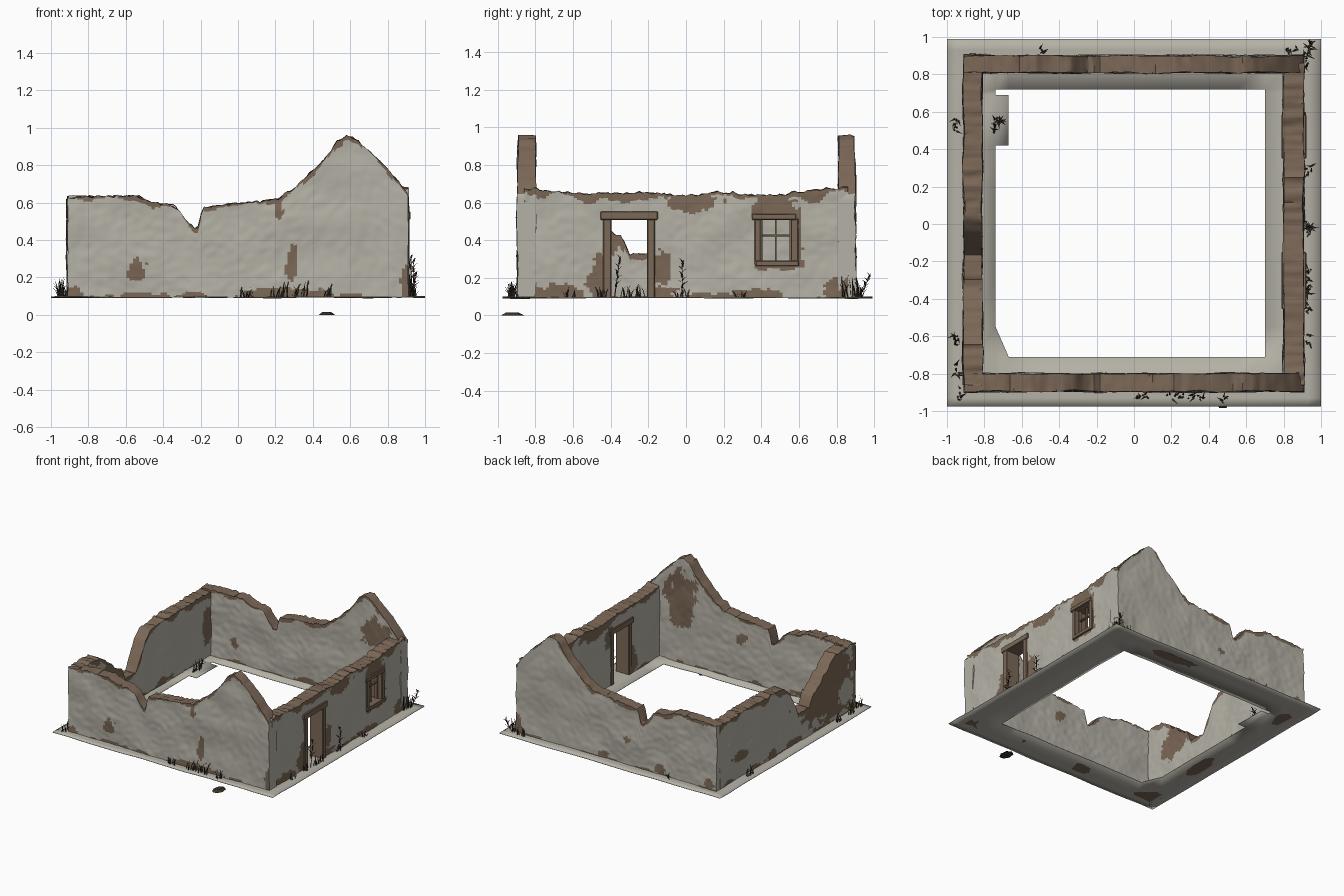
import bpy, bmesh, math, random
from mathutils import Vector, noise

if "Cube" in bpy.data.objects:
    bpy.data.objects.remove(bpy.data.objects["Cube"])

random.seed(4)
Z0 = 0.095  # ground level


def mat(name, r, g, b):
    m = bpy.data.materials.new(name)
    m.diffuse_color = (r, g, b, 1)
    m.use_nodes = True
    m.node_tree.nodes["Principled BSDF"].inputs["Base Color"].default_value = m.diffuse_color
    return m


PLASTER = mat("weathered_plaster", 0.46, 0.44, 0.38)
BRICK = mat("bare_brown_masonry", 0.20, 0.138, 0.095)
PLANT = mat("dry_dark_plants", 0.045, 0.034, 0.023)


def finish(bm, name, mats, angle=None, recalc=True):
    if recalc:
        bmesh.ops.recalc_face_normals(bm, faces=bm.faces[:])
    me = bpy.data.meshes.new(name)
    bm.to_mesh(me)
    bm.free()
    for m in mats:
        me.materials.append(m)
    if angle:
        me.polygons.foreach_set("use_smooth", [True] * len(me.polygons))
        me.set_sharp_from_angle(angle=math.radians(angle))
    ob = bpy.data.objects.new(name, me)
    bpy.context.collection.objects.link(ob)
    return ob


def n(a, b, s=0.0):
    return noise.noise(Vector((a, b, s)))


def height(prof, u):
    for (a, za), (b, zb) in zip(prof, prof[1:]):
        if u <= b:
            return za + (zb - za) * max(0, (u - a) / (b - a))
    return prof[-1][1]


def wall(name, axis, outer, inner, prof, out_patches, in_patches, band, holes=(), clear=(), cap0=0, seed=0):
    """Loft a broken wall along its profile; bare patches follow noisy ellipses (u, z, ru, rz)."""
    a, b = prof[0][0], prof[-1][0]
    N, M = round((b - a) / 0.0165), 42
    section = [(0, j / M) for j in range(M + 1)] + [(.33, 1), (.67, 1)] + [(1, j / M) for j in range(M, -1, -1)]
    K = len(section)
    bm = bmesh.new()
    rows = []
    for i in range(N + 1):
        u = a + (b - a) * i / N
        h = height(prof, u) + .014 * n(u * 22, 0, seed) + .008 * n(u * 55, 3, seed)
        row = []
        for f, t in section:
            hh = h + (.010 * n(u * 30, f * 4, seed + 7) if t == 1 else 0)
            z = Z0 + (hh - Z0) * t
            d = outer + (inner - outer) * f + .011 * n(u * 5, z * 5, seed + f * 9) + .004 * n(u * 24, z * 24, seed + f * 9)
            uu = u + (.010 * n(z * 6, f * 3, seed + i) if i in (0, N) else 0)
            row.append(bm.verts.new((uu, d, z) if axis == 'x' else (d, uu, z)))
        rows.append(row)

    def inside(e, u, z, rough):
        q = math.hypot((u - e[0]) / e[2], (z - e[1]) / e[3])
        return q < 1 + rough * n(u * 14, z * 14, seed) + rough * .5 * n(u * 40, z * 40, seed)

    for i in range(N):
        u = a + (b - a) * (i + .5) / N
        h = height(prof, u)
        for k in range(K):
            l = (k + 1) % K
            quad = (rows[i][k], rows[i + 1][k], rows[i + 1][l], rows[i][l])
            z = sum(v.co.z for v in quad) / 4
            side = k < M or M + 3 <= k < K - 1
            if side and any(y0 < u < y1 and z0 < z < z1 for y0, y1, z0, z1 in holes):
                continue
            face = bm.faces.new(quad)
            if not side:
                face.material_index = 1
                continue
            s = seed + (0 if k < M else 20)
            bare = h - z < band * (.8 + 1.8 * n(u * 8, z * 6, s))
            bare = bare or z - Z0 < .03 * (.2 + 1.8 * n(u * 6, 2, s))
            bare = bare or any(inside(e, u, z, .6) for e in (out_patches if k < M else in_patches))
            if k < M and any(inside(e, u, z, .4) for e in clear):
                bare = False
            face.material_index = int(bare)
    bm.faces.new(rows[0]).material_index = cap0
    bm.faces.new(rows[-1])
    return finish(bm, name, [PLASTER, BRICK], 50)


# Front and back walls: the same notch and broken gable
gable = [(-.91, .625), (-.7, .635), (-.53, .635), (-.46, .60), (-.34, .585), (-.28, .51), (-.24, .465),
         (-.215, .465), (-.19, .575), (0, .595), (.22, .62), (.30, .68), (.38, .75), (.46, .83), (.53, .925),
         (.585, .96), (.63, .94), (.78, .80), (.87, .70), (.91, .645)]
wall("front_wall", 'x', -.895, -.80, gable,
     [(-.54, .24, .055, .06), (.29, .26, .028, .10), (.27, .11, .22, .035), (.215, .57, .02, .05),
      (.90, .17, .035, .10), (-.87, .11, .06, .04), (-.5, .10, .1, .02)],
     [(.60, .62, .13, .24), (.05, .43, .04, .04), (-.5, .12, .1, .03)], .018, cap0=1, seed=1)
wall("back_wall", 'x', .90, .81, gable,
     [(.9, .16, .05, .08), (.12, .11, .06, .04), (-.4, .13, .05, .04), (-.1, .3, .03, .03), (-.85, .12, .06, .05)],
     [(.70, .66, .15, .12), (.84, .5, .05, .1), (-.6, .25, .04, .04), (.1, .11, .12, .03)], .022, seed=2)

# Right wall with door and window openings
level = [(-.86, .675), (-.7, .66), (-.55, .645), (-.4, .65), (-.15, .65), (0, .635), (.18, .655), (.33, .64),
         (.5, .64), (.62, .66), (.8, .675), (.86, .68)]
wall("right_wall", 'y', .907, .80, level,
     [(-.46, .17, .07, .13), (-.68, .11, .14, .05), (-.86, .13, .06, .06), (-.13, .24, .05, .10), (.03, .60, .14, .05),
      (.46, .57, .13, .07), (.585, .38, .03, .15), (.50, .27, .12, .03), (.35, .11, .18, .03), (.83, .14, .09, .07),
      (-.15, .12, .1, .04)],
     [(-.46, .2, .05, .1), (-.15, .5, .06, .08), (.47, .56, .13, .06), (.05, .6, .15, .05), (.58, .35, .03, .1)],
     .035, holes=[(-.41, -.19, 0, .52), (.385, .57, .28, .515)], seed=3)

# Left wall with a deep breach
breach = [(-.86, .635), (-.62, .625), (-.52, .54), (-.41, .455), (-.34, .41), (-.30, .33), (-.16, .325), (-.10, .43),
          (-.05, .53), (.03, .60), (.2, .615), (.5, .62), (.86, .615)]
wall("left_wall", 'y', -.912, -.812, breach,
     [(-.55, .40, .34, .30), (.62, .28, .10, .045), (.2, .12, .08, .04), (-.1, .12, .1, .03)],
     [(.78, .36, .10, .14), (-.5, .4, .15, .12), (.2, .12, .1, .03)], .03,
     clear=[(-.76, .28, .10, .09)], seed=5)


def boxes(name, axis_x, parts, m, bevel=.004):
    """Boxes on the right wall: (y0, y1, z0, z1, half depth)."""
    bm = bmesh.new()
    for y0, y1, z0, z1, d in parts:
        r = bmesh.ops.create_cube(bm, size=1)['verts']
        for v in r:
            v.co = Vector((axis_x + v.co.x * 2 * d, (y0 + y1) / 2 + v.co.y * (y1 - y0), (z0 + z1) / 2 + v.co.z * (z1 - z0)))
    ob = finish(bm, name, [m])
    mod = ob.modifiers.new("worn_edges", 'BEVEL')
    mod.width = bevel
    return ob


# Door surround and window frame with glazing bars
boxes("door_surround", .855, [(-.44, -.396, Z0, .515, .062), (-.207, -.165, Z0, .515, .062),
                              (-.455, -.15, .508, .553, .066)], BRICK)
boxes("window_surround", .855, [(.365, .397, .27, .515, .060), (.558, .597, .27, .515, .060),
                                (.35, .585, .508, .54, .066), (.37, .60, .262, .292, .064)], BRICK)
boxes("window_bars", .865, [(.472, .482, .285, .512, .009), (.39, .565, .42, .43, .009),
                            (.396, .406, .285, .512, .014), (.549, .559, .285, .512, .014)], BRICK, .001)

# Ground ring: a grid with the open floor left out
xs = [-1, -.93, -.86, -.74, -.67, -.4, -.2, 0, .2, .4, .55, .70, .86, .93, 1]
ys = [-.975, -.93, -.86, -.71, -.55, -.3, 0, .2, .42, .69, .72, .86, .93, .99]
bm = bmesh.new()
grid = [[bm.verts.new((x, y, Z0 + .002 + .008 * n(x * 4, y * 4, 8))) for y in ys] for x in xs]
for i in range(len(xs) - 1):
    for j in range(len(ys) - 1):
        x, y = (xs[i] + xs[i + 1]) / 2, (ys[j] + ys[j + 1]) / 2
        q = [grid[i][j], grid[i + 1][j], grid[i + 1][j + 1], grid[i][j + 1]]
        if -.74 < x < .70 and -.71 < y < .72:
            if x < -.67 and y < -.55:
                bm.faces.new((q[0], q[1], q[3]))
            elif x < -.67 and .42 < y < .69:
                bm.faces.new(q)
            continue
        bm.faces.new(q)
bmesh.ops.delete(bm, geom=[v for v in bm.verts if not v.link_faces], context='VERTS')
ground = finish(bm, "ground_ring", [PLASTER], 40)
ground.modifiers.new("thin_slab", 'SOLIDIFY').thickness = .004


def blade(bm, p, ang, lean, h, w):
    """Curved tapering leaf."""
    d = Vector((math.cos(ang), math.sin(ang), 0))
    s = Vector((-d.y, d.x, 0)) * w
    mid, tip = p + d * lean * .35 + Vector((0, 0, h * .6)), p + d * lean + Vector((0, 0, h))
    v = [bm.verts.new(c) for c in (p - s, p + s, mid + s * .8, mid - s * .8, tip)]
    bm.faces.new(v[:4])
    bm.faces.new((v[3], v[2], v[4]))


# Grass tufts: x, y, spread, height, blades
tufts = [(-.95, .53, .04, .08, 10), (-.74, .53, .05, .08, 10), (-.95, -.62, .03, .08, 9), (-.95, -.78, .03, .10, 9),
         (.94, .29, .03, .05, 6), (.93, -.45, .03, .06, 8), (.93, -.28, .07, .07, 14), (.93, -.62, .03, .05, 6),
         (.92, .88, .05, .12, 14), (.85, .93, .04, .07, 9), (.27, -.925, .10, .09, 24), (.05, -.925, .04, .06, 9),
         (.48, -.935, .02, .08, 7), (-.48, .925, .03, .06, 7), (.93, -.02, .03, .06, 7), (-.93, -.91, .03, .09, 7)]
bm = bmesh.new()
for x, y, sp, h, count in tufts:
    for _ in range(count):
        dx, dy = (sp, .012) if abs(y) > abs(x) else (.012, sp)
        p = Vector((x + random.uniform(-dx, dx), y + random.uniform(-dy, dy), Z0))
        blade(bm, p, random.uniform(0, 6.28), random.uniform(.01, .045), h * random.uniform(.5, 1.1), .0045)
finish(bm, "grass_tufts", [PLANT], recalc=False)

# Tall weeds: stem with side leaves
bm = bmesh.new()
for x, y, h, lx, ly in [(.94, -.02, .20, 0, 0), (.925, -.38, .22, 0, .03), (.93, .92, .12, .02, .06), (-.74, .55, .09, .04, 0)]:
    p, top = Vector((x, y, Z0)), Vector((x + lx, y + ly, Z0 + h))
    for ang in (0, 1.57):
        s = Vector((math.cos(ang), math.sin(ang), 0)) * .003
        bm.faces.new([bm.verts.new(c) for c in (p - s, p + s, top + s * .5, top - s * .5)])
    for k in range(11):
        blade(bm, p.lerp(top, .25 + .07 * k), k * 2.4, .045 * (1.1 - k * .06), .022, .006)
finish(bm, "tall_weeds", [PLANT], recalc=False)

# Loose flat stone lying below the front edge
bm = bmesh.new()
bmesh.ops.create_cone(bm, cap_ends=True, segments=7, radius1=1, radius2=.55, depth=1)
for v in bm.verts:
    v.co = Vector((.475 + v.co.x * .045, -.925 + v.co.y * .065, (v.co.z + .5) * .015))
finish(bm, "loose_stone", [PLANT])
